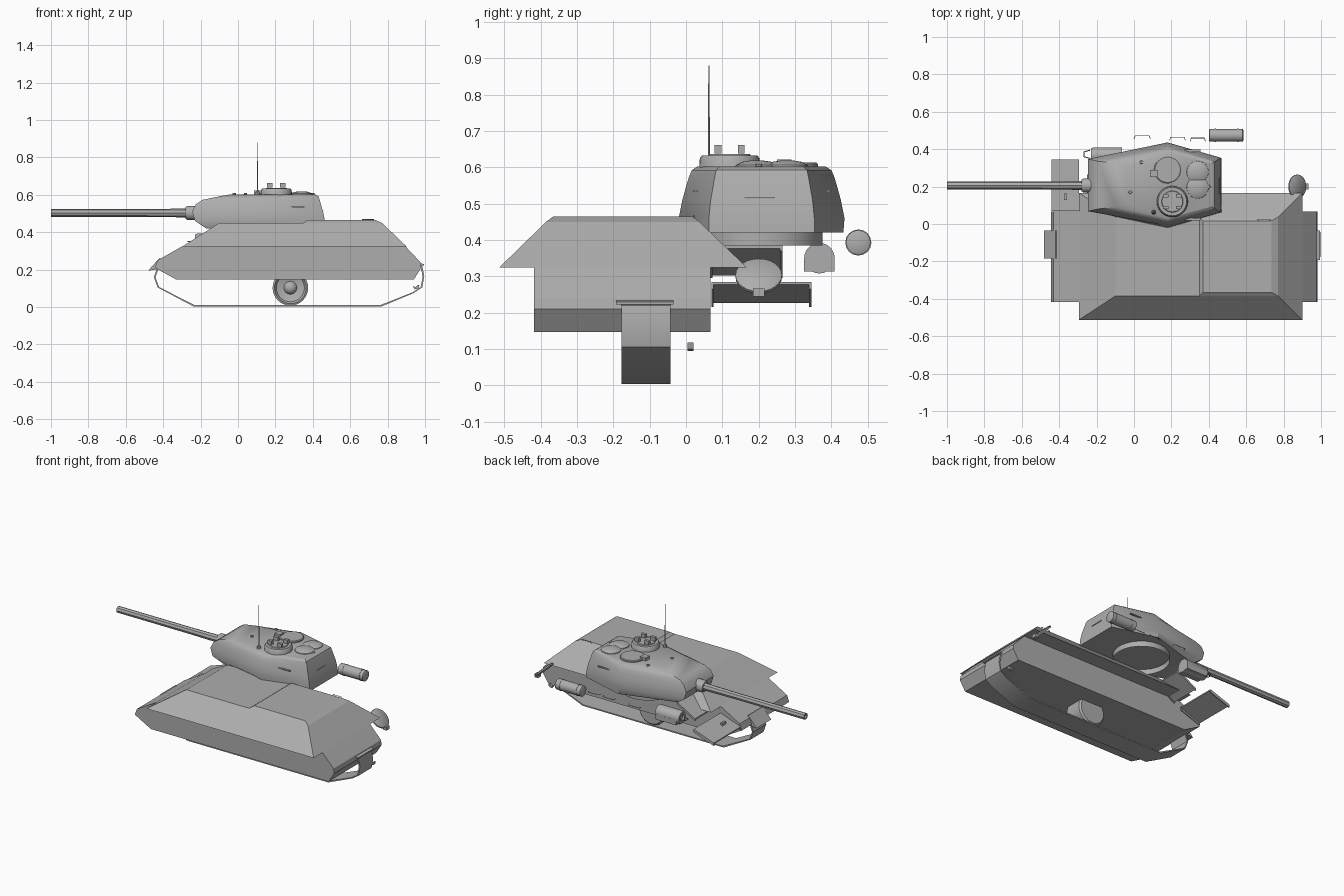
import bpy, bmesh, math
from mathutils import Vector, Matrix

old = bpy.data.objects.get("Cube")
if old:
    bpy.data.objects.remove(old, do_unlink=True)

grey = bpy.data.materials.new("plain_grey")
grey.use_nodes = True
tone = (0.42, 0.42, 0.42, 1)
grey.diffuse_color = tone
grey.node_tree.nodes["Principled BSDF"].inputs["Base Color"].default_value = tone


def finish(name, bm, smooth=False):
    bmesh.ops.recalc_face_normals(bm, faces=bm.faces)
    mesh = bpy.data.meshes.new(name)
    bm.to_mesh(mesh)
    bm.free()
    obj = bpy.data.objects.new(name, mesh)
    bpy.context.collection.objects.link(obj)
    mesh.materials.append(grey)
    if smooth:
        bpy.ops.object.select_all(action='DESELECT')
        obj.select_set(True)
        bpy.context.view_layer.objects.active = obj
        bpy.ops.object.shade_smooth_by_angle(angle=math.radians(35))
    return obj


def loft(bm, rings, closed=False, caps=(True, True)):
    """Skin a list of equal rings of points; returns the vertex rings."""
    vs = [[bm.verts.new(p) for p in r] for r in rings]
    n = len(vs[0])
    pairs = list(zip(vs, vs[1:])) + ([(vs[-1], vs[0])] if closed else [])
    for a, b in pairs:
        for i in range(n):
            j = (i + 1) % n
            bm.faces.new((a[i], a[j], b[j], b[i]))
    if not closed:
        for ring, cap in zip((vs[0], vs[-1]), caps):
            if cap:
                bm.faces.new(ring)
    return vs


def frustum(name, low, high):
    """Each level is x0, x1, y0, y1, z."""
    bm = bmesh.new()
    loft(bm, [[(a, c, z), (b, c, z), (b, d, z), (a, d, z)] for a, b, c, d, z in (low, high)])
    return finish(name, bm)


def box(name, centre, size):
    x, y, z = centre
    a, b, c = (s / 2 for s in size)
    return frustum(name, (x - a, x + a, y - b, y + b, z - c), (x - a, x + a, y - b, y + b, z + c))


def turned(name, base, axis, profile, sides=24):
    """Surface of revolution: profile is (radius, distance along axis)."""
    turn = Vector(axis).to_track_quat('Z', 'Y').to_matrix().to_4x4()
    place = Matrix.Translation(base) @ turn
    angles = [math.tau * i / sides for i in range(sides)]
    bm = bmesh.new()
    loft(bm, [[place @ Vector((r * math.cos(t), r * math.sin(t), h)) for t in angles]
              for r, h in profile])
    return finish(name, bm, True)


def prism(name, points, y0, y1):
    bm = bmesh.new()
    loft(bm, [[(x, y, z) for x, z in points] for y in (y0, y1)])
    return finish(name, bm)


def rod(name, points, radius):
    """Thin bent bar along a path."""
    curve = bpy.data.curves.new(name, 'CURVE')
    curve.dimensions = '3D'
    curve.bevel_depth = radius
    curve.bevel_resolution = 1
    curve.use_fill_caps = True
    line = curve.splines.new('POLY')
    line.points.add(len(points) - 1)
    for p, co in zip(line.points, points):
        p.co = (*co, 1)
    curve.materials.append(grey)
    obj = bpy.data.objects.new(name, curve)
    bpy.context.collection.objects.link(obj)


# Hull: lower tub, sloped upper body, raised engine deck
prism("lower_hull", [(-.33, .147), (.94, .147), (.98, .21), (.975, .24), (.895, .325),
                     (-.295, .327), (-.43, .25), (-.445, .21)], -.418, .067)
frustum("upper_hull", (-.295, .9, -.513, .167, .325), (-.1, .77, -.385, .037, .45))
frustum("engine_deck", (.35, .77, -.385, .037, .45), (.37, .735, -.365, .017, .465))

# Track band and road wheel
path = [(.985, .22), (.996, .165), (.985, .105), (.94, .075), (.77, .004), (-.24, .004),
        (-.43, .105), (-.45, .16), (-.435, .205), (-.38, .24), (-.2, .26), (.85, .26), (.95, .245)]
mid = Vector((.27, .13))
inner = [(mid.x + (x - mid.x) * .988, mid.y + (z - mid.y) * .94) for x, z in path]
bm = bmesh.new()
loft(bm, [[(x, -.177, z), (x, -.043, z), (u, -.043, w), (u, -.177, w)]
          for (x, z), (u, w) in zip(path, inner)], closed=True)
finish("track", bm, True)
turned("road_wheel", (.28, -.045, .103), (0, -1, 0),
       [(.085, 0), (.095, .01), (.095, .12), (.085, .125), (.075, .11), (.035, .1), (.028, .115), (.012, .125)], 32)

# Small fenders over the track ends
prism("front_fender", [(-.48, .195), (-.42, .262), (-.405, .255), (-.44, .2)], -.185, -.035)
prism("rear_fender", [(.96, .225), (.995, .222), (.995, .23), (.96, .236)], -.192, -.035)


# Sloped front plates with side flanges
def tray(name, x0, x1, z0, z1, y0, y1, depth):
    prism(name, [(x0, z0), (x1, z1), (x1, z1 - .008), (x0, z0 - .008)], y0, y1)
    for y in (y0, y1 - .006):
        prism(name + "_flange", [(x0, z0), (x1, z1), (x1, z1 - depth), (x0, z0 - depth)], y, y + .006)


tray("front_plate", -.44, -.295, .235, .285, .07, .345, .02)
tray("glacis_plate", -.25, -.12, .31, .385, .067, .265, .015)
box("front_plate_lug", (-.367, .145, .265), (.015, .035, .02))

# Turret shell, symmetric about its own centre line
CY = .208
levels = [(.42, -.17, .12, .225, .468, .145), (.46, -.23, .14, .228, .465, .145),
          (.51, -.245, .14, .218, .455, .14), (.55, -.225, .135, .207, .443, .133),
          (.573, -.19, .127, .2, .437, .129), (.592, -.1, .118, .192, .43, .125),
          (.602, -.04, .1, .177, .415, .115)]
bm = bmesh.new()
rings = loft(bm, [[(f, CY - w, z), (.18, CY - m, z), (r, CY - q, z),
                   (r, CY + q, z), (.18, CY + m, z), (f, CY + w, z)]
                  for z, f, w, m, r, q in levels], caps=(False, True))
circle = [(.12 + .168 * math.cos(math.tau * i / 24), CY + .168 * math.sin(math.tau * i / 24))
          for i in range(24)]
collar = loft(bm, [[(x, y, z) for x, y in circle] for z in (.42, .385)], caps=(False, False))
rim = set(rings[0]) | set(collar[0])
loops = [e for e in bm.edges if e.is_boundary and all(v in rim for v in e.verts)]
bmesh.ops.bridge_loops(bm, edges=loops)
finish("turret", bm, True)

# Gun
turned("mantlet_collar", (-.2, CY - .002, .503), (-1, 0, 0),
       [(.05, 0), (.038, .025), (.038, .07), (.03, .082)], 16)
turned("gun_barrel", (-.24, CY - .002, .503), (-1, 0, 0),
       [(.024, 0), (.021, .25), (.021, .76), (.013, .76), (.013, .7)], 8)

# Roof: cupola, hatch, ventilators, periscopes and aerial
turned("cupola", (.205, .12, .59), (0, 0, 1), [(.084, 0), (.082, .035), (.076, .043), (.058, .043), (.055, .047)])
for dx in (-.035, .035):
    for dy in (-.032, .032):
        box("cupola_periscope", (.205 + dx, .12 + dy, .65), (.03, .018, .024))
turned("loader_hatch", (.18, .29, .595), (0, 0, 1), [(.073, 0), (.073, .014), (.068, .018)])
for y in (.278, .195):
    turned("ventilator_dome", (.34, y, .595), (0, 0, 1), [(.06, 0), (.058, .011), (.04, .02), (.015, .024)])
box("roof_periscope", (.105, .27, .61), (.04, .04, .024))
for x, y in ((-.02, .17), (.04, .33), (.4, .2)):
    turned("roof_bolt", (x, y, .595), (0, 0, 1), [(.011, 0), (.008, .014)], 8)
turned("aerial", (.105, .063, .59), (0, 0, 1), [(.014, 0), (.01, .025), (.003, .035), (.0015, .29)], 8)

# Vision slits
box("left_slit", (.313, .025, .535), (.085, .012, .005))
box("right_slit", (.313, .391, .535), (.085, .012, .005))
box("rear_slit", (.453, .203, .515), (.008, .085, .005))

# Headlamp drum, fuel drum with straps, and round rear hatch
turned("headlamp_drum", (-.065, .367, .35), (-1, 0, 0),
       [(.042, 0), (.042, .155), (.036, .165), (.022, .165), (.018, .155)])
box("headlamp_foot", (-.14, .367, .33), (.15, .084, .034))
rod("headlamp_guard", [(-.235, .35, .35), (-.268, .36, .35), (-.268, .385, .35), (-.235, .395, .35)], .003)
turned("fuel_drum", (.4, .474, .393), (1, 0, 0), [(.026, 0), (.034, .004), (.034, .181), (.026, .185)], 16)
for x in (.43, .55):
    turned("drum_strap", (x, .474, .393), (1, 0, 0), [(.036, 0), (.036, .008)], 16)
turned("rear_hatch", (.87, .2, .298), (1, 0, 1), [(.064, 0), (.064, .008), (.058, .012)])
box("hatch_hinge", (.92, .2, .255), (.025, .032, .022))

# Grab rails and tow hook
for x, y, w in ((0, .472, .088), (.19, .464, .085), (.3, .46, .082)):
    rod("side_rail", [(x, y - .018, .39), (x + .006, y, .39), (x + w - .006, y, .39), (x + w, y - .018, .39)], .002)
rod("deck_rail", [(.66, .02, .455), (.665, .022, .468), (.725, .022, .468), (.73, .02, .455)], .002)
prism("tow_hook", [(.935, .11), (.945, .095), (.965, .1), (.97, .118), (.96, .118), (.95, .108)], .004, .021)
